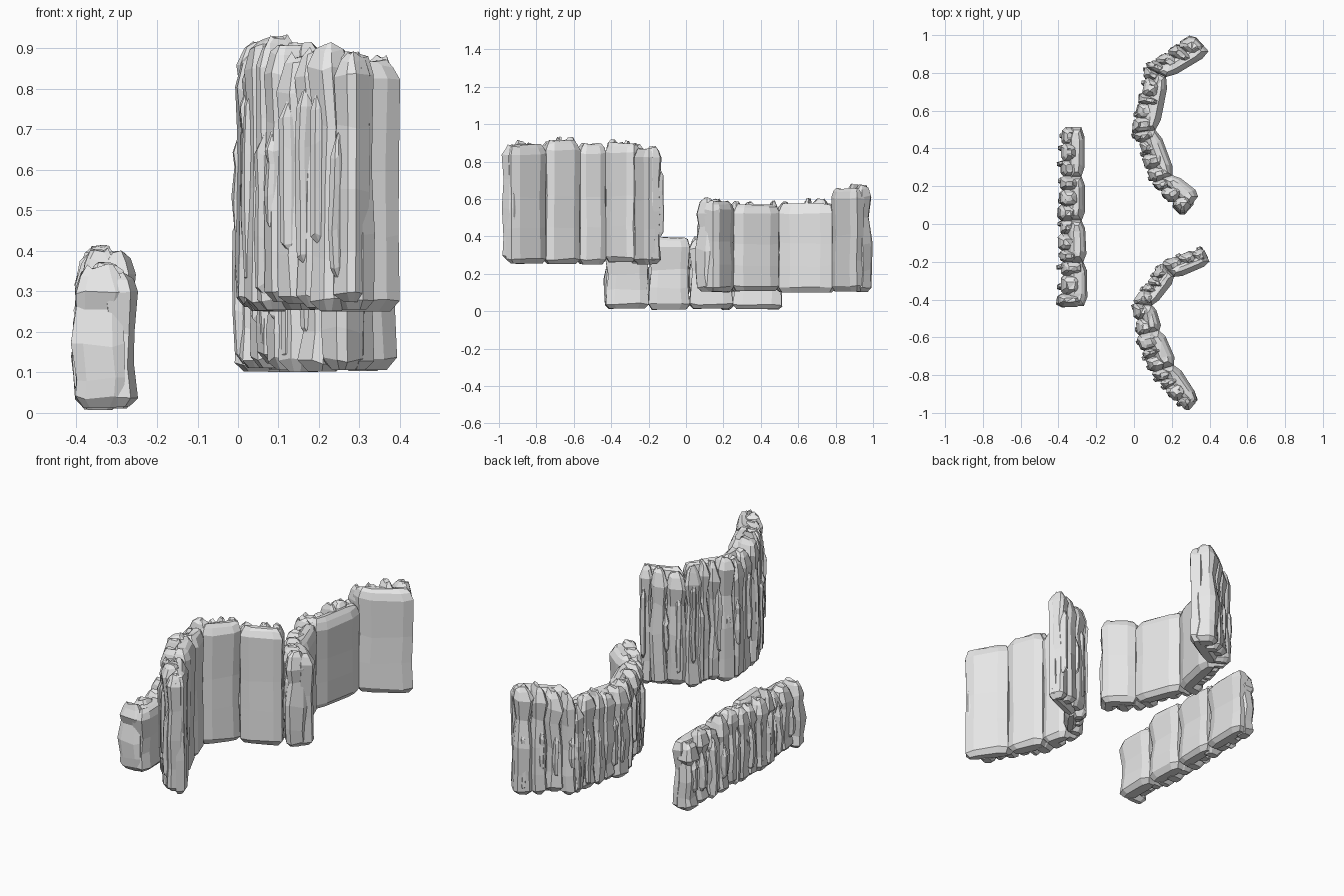
import bpy, bmesh, random
from mathutils import Vector

cube = bpy.data.objects.get("Cube")
if cube:
    bpy.data.objects.remove(cube, do_unlink=True)

random.seed(7)
rnd = random.uniform

rock = bpy.data.materials.new("rock_grey")
rock.diffuse_color = (0.8, 0.8, 0.8, 1)
rock.use_nodes = True
rock.node_tree.nodes["Principled BSDF"].inputs["Base Color"].default_value = (0.8, 0.8, 0.8, 1)

# Chamfered square outline in unit coordinates
C = 0.2
OUTLINE = [(C, 0), (1 - C, 0), (1, C), (1, 1 - C), (1 - C, 1), (C, 1), (0, 1 - C), (0, C)]


def at(quad, u, v):
    """Point in a plan quad: u runs along the wall, v from rough to smooth side."""
    a, b, c, d = quad
    return a.lerp(b, u).lerp(d.lerp(c, u), v)


def sub_quad(quad, u0, u1, v0, v1):
    return [at(quad, u0, v0), at(quad, u1, v0), at(quad, u1, v1), at(quad, u0, v1)]


def stone(bm, quad, z0, z1, levels, jitter, shoulder):
    """Loft a chipped block; levels holds (height fraction, inset) of the middle rings."""
    h = z1 - z0
    width = (at(quad, 1, .5) - at(quad, 0, .5)).length
    depth = (at(quad, .5, 1) - at(quad, .5, 0)).length
    rings = [(z0, .022, 0), (z0 + .025, .002, .3)]
    rings += [(z0 + f * h, inset, 1) for f, inset in levels]
    rings += [(z1 - shoulder, 0, .5), (z1 - shoulder * .3, .014, .5), (z1, .03, .3)]
    loops = []
    for z, inset, amount in rings:
        su = 1 - 2 * min(inset / width, .35)
        sv = 1 - 2 * min(inset / depth, .35)
        lean = Vector((rnd(-1, 1), rnd(-1, 1))) * jitter * amount
        loop = []
        for u, v in OUTLINE:
            p = at(quad, .5 + (u - .5) * su, .5 + (v - .5) * sv) + lean
            p += Vector((rnd(-1, 1), rnd(-1, 1))) * jitter * amount * .5
            dz = rnd(-1, 1) * min(.012, shoulder * .12) * (z > z0)
            loop.append(bm.verts.new((p.x, p.y, z + dz)))
        loops.append(loop)
    n = len(OUTLINE)
    for low, high in zip(loops, loops[1:]):
        for i in range(n):
            bm.faces.new((low[i], low[(i + 1) % n], high[(i + 1) % n], high[i]))
    bm.faces.new(loops[0])
    bm.faces.new(loops[-1])


def wall(name, stations, tops, base, waist):
    """Smooth slabs on one side, ragged columns and shards on the other."""
    bm = bmesh.new()
    pts = [(Vector(s[:2]), Vector(s[2:])) for s in stations]
    for (o0, i0), (o1, i1), top in zip(pts, pts[1:], tops):
        quad = [o0, o1, i1, i0]
        # Broad smooth slab
        stone(bm, sub_quad(quad, -.01, 1.01, .35, 1), base + rnd(0, .015), top - .015,
              [(.3, waist * .6), (.55, waist)], .004, .05)
        # Full-height columns
        length = (o1 - o0).length
        n = max(2, round(length / .075))
        cuts = [0] + [(i + rnd(-.25, .25)) / n for i in range(1, n)] + [1]
        for u0, u1 in zip(cuts, cuts[1:]):
            block = sub_quad(quad, u0 - .02, u1 + .02, rnd(-.02, .1), rnd(.7, .85))
            stone(bm, block, base + rnd(0, .025), top + rnd(-.03, .012),
                  [(.2, rnd(0, .008)), (.45, rnd(-.003, .008)), (.7, rnd(.004, .014))],
                  .006, rnd(.05, .09))
        # Thin shards lying against the columns
        for k in range(n):
            u = (k + rnd(.2, .8)) / n
            du = .014 / length
            h = top - base
            shard = sub_quad(quad, u - du, u + du, rnd(-.05, .02), .45)
            stone(bm, shard, base + rnd(.02, .3) * h, top - rnd(.1, .4) * h,
                  [(.35, 0), (.65, 0)], .005, .06)
    bmesh.ops.triangulate(bm, faces=[f for f in bm.faces if len(f.verts) > 4])
    bmesh.ops.recalc_face_normals(bm, faces=bm.faces)
    mesh = bpy.data.meshes.new(name)
    bm.to_mesh(mesh)
    bm.free()
    mesh.materials.append(rock)
    bpy.context.collection.objects.link(bpy.data.objects.new(name, mesh))


# Each station: rough side x, y then smooth side x, y
wall("tall_curved_rock_wall",
     [(.27, -1, .345, -.92), (.08, -.79, .23, -.74), (.01, -.6, .15, -.56),
      (-.01, -.42, .11, -.43), (.14, -.2, .22, -.29), (.36, -.12, .405, -.21)],
     [.905, .925, .91, .915, .885], .25, .005)

wall("middle_curved_rock_wall",
     [(.25, .04, .35, .16), (.09, .22, .22, .26), (-.01, .48, .13, .5),
      (.055, .84, .185, .77), (.31, 1, .405, .9)],
     [.605, .585, .59, .67], .1, .006)

wall("low_straight_rock_wall",
     [(-.4, -.43, -.245, -.43), (-.4, -.2, -.25, -.2), (-.4, .02, -.26, .02),
      (-.4, .25, -.26, .25), (-.39, .51, -.26, .51)],
     [.36, .41, .4, .39], .005, .014)
